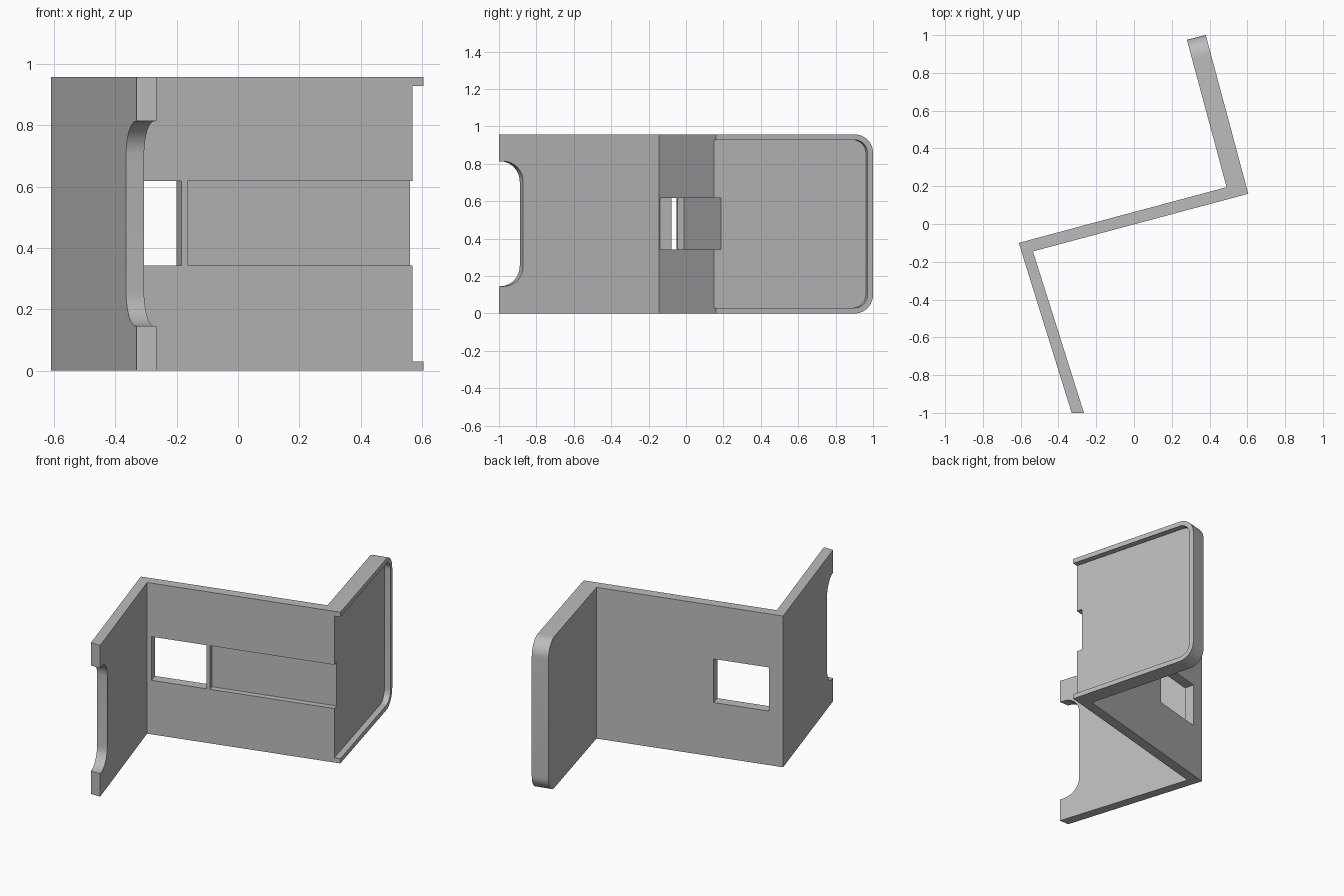
import bpy, bmesh
from math import radians
from mathutils import Matrix, Vector

cube = bpy.data.objects.get("Cube")
if cube:
    bpy.data.objects.remove(cube, do_unlink=True)

HEIGHT = 0.957
WALL = 0.063          # thickness of the middle wall
DEPTH = 0.037         # depth of the shallow recesses
CORNER = Matrix.Translation((-0.61, -0.10, 0))
MIDDLE = CORNER @ Matrix.Rotation(radians(15), 4, 'Z')       # x along the middle wall
FRONT = CORNER @ Matrix.Rotation(radians(-72.7), 4, 'Z')     # x along the front wing

grey = bpy.data.materials.new("plain_grey")
grey.use_nodes = True
grey.diffuse_color = (0.5, 0.5, 0.5, 1)
grey.node_tree.nodes["Principled BSDF"].inputs["Base Color"].default_value = (0.5, 0.5, 0.5, 1)


def make_object(name, bm):
    bmesh.ops.recalc_face_normals(bm, faces=bm.faces)
    mesh = bpy.data.meshes.new(name)
    bm.to_mesh(mesh)
    bm.free()
    mesh.materials.append(grey)
    obj = bpy.data.objects.new(name, mesh)
    bpy.context.collection.objects.link(obj)
    return obj


def round_edges(bm, rule, radius):
    edges = [e for e in bm.edges if rule(*(v.co for v in e.verts))]
    bmesh.ops.bevel(bm, geom=edges, offset=radius, segments=12, profile=0.5, affect='EDGES')


def cutter(name, frame, low, high, rule=None, radius=0):
    """Box between two corners of a frame, with chosen edges rounded."""
    low, high = Vector(low), Vector(high)
    bm = bmesh.new()
    bmesh.ops.create_cube(bm, size=1)
    for v in bm.verts:
        v.co = (low + high) / 2 + v.co * (high - low)
    if rule:
        round_edges(bm, rule, radius)
    bm.transform(frame)
    obj = make_object(name, bm)
    obj.hide_render = True
    return obj


# Folded bracket: plan outline raised to full height, rear wing corners rounded
outline = [(-0.61, -0.10), (-0.33, -1.0), (-0.265, -1.0), (-0.535, -0.145),
           (0.605, 0.16), (0.38, 1.0), (0.28, 0.975), (0.49, 0.195)]
bm = bmesh.new()
base = bm.faces.new([bm.verts.new((x, y, 0)) for x, y in outline])
raised = bmesh.ops.extrude_face_region(bm, geom=[base])["geom"]
bmesh.ops.translate(bm, vec=(0, 0, HEIGHT),
                    verts=[g for g in raised if isinstance(g, bmesh.types.BMVert)])
round_edges(bm, lambda a, b: min(a.y, b.y) > 0.9 and abs(a.z - b.z) < 0.01, 0.1)
bracket = make_object("folded_bracket", bm)

# Cut shapes: wing notch, pocket, window and channel
cutters = [
    cutter("wing_notch", FRONT, (0.826, -0.1, 0.145), (1.2, 0.2, 0.813),
           lambda a, b: max(a.x, b.x) < 1 and abs(a.y - b.y) > 0.1, 0.11),
    cutter("wing_pocket", MIDDLE, (1.241 - DEPTH, -0.3, 0.03), (1.4, 0.776, HEIGHT - 0.03),
           lambda a, b: min(a.y, b.y) > 0.5 and abs(a.x - b.x) > 0.1, 0.07),
    cutter("wall_window", MIDDLE, (0.087, -0.2, 0.342), (0.424, 0.1, 0.618)),
    cutter("wall_channel", MIDDLE, (0.444, -0.2, 0.342), (1.5, DEPTH - WALL, 0.618)),
]
for c in cutters:
    cut = bracket.modifiers.new(c.name, 'BOOLEAN')
    cut.operation = 'DIFFERENCE'
    cut.solver = 'EXACT'
    cut.object = c

# Bake the cuts and remove the helpers
bpy.context.view_layer.update()
graph = bpy.context.evaluated_depsgraph_get()
result = bpy.data.meshes.new_from_object(bracket.evaluated_get(graph))
bracket.modifiers.clear()
bracket.data = result
result.materials.clear()
result.materials.append(grey)
for poly in result.polygons:
    poly.material_index = 0
for c in cutters:
    bpy.data.objects.remove(c, do_unlink=True)

# Smooth the rounded corners only
for o in bpy.context.selected_objects:
    o.select_set(False)
bracket.select_set(True)
bpy.context.view_layer.objects.active = bracket
bpy.ops.object.shade_smooth_by_angle(angle=radians(25))
